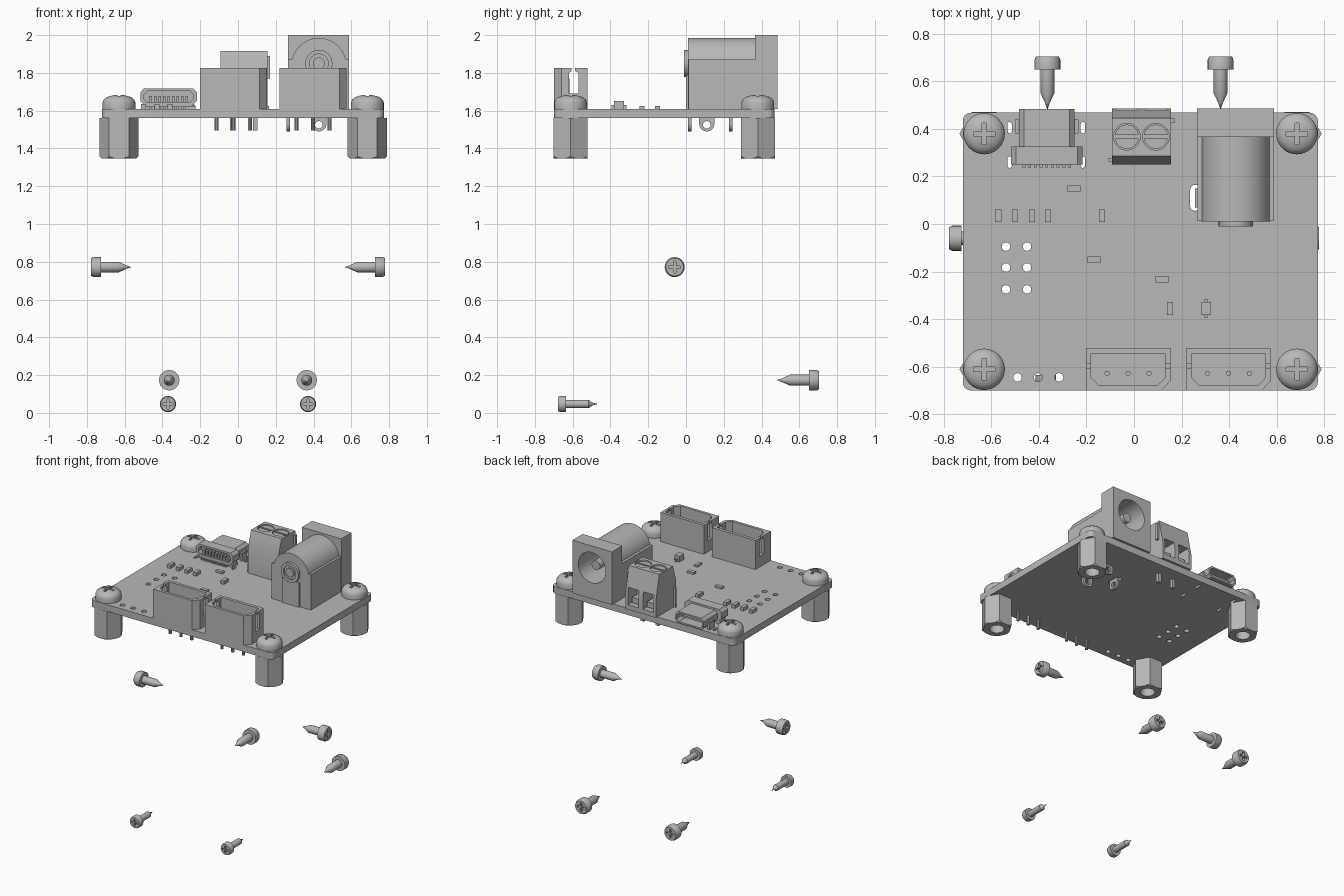
import bpy, bmesh
from math import pi, cos, sin, radians
from mathutils import Matrix, Vector

if "Cube" in bpy.data.objects:
    bpy.data.objects.remove(bpy.data.objects["Cube"])

grey = bpy.data.materials.new("plain grey")
grey.use_nodes = True
grey.diffuse_color = (0.48, 0.48, 0.48, 1)
grey.node_tree.nodes["Principled BSDF"].inputs["Base Color"].default_value = (0.48, 0.48, 0.48, 1)
parts = []


def finish(name, bm):
    bmesh.ops.recalc_face_normals(bm, faces=bm.faces)
    mesh = bpy.data.meshes.new(name)
    bm.to_mesh(mesh)
    bm.free()
    mesh.materials.append(grey)
    ob = bpy.data.objects.new(name, mesh)
    bpy.context.collection.objects.link(ob)
    parts.append(ob)
    return ob


def prism(name, pts, a, b, axis="z"):
    """Extrude a 2D outline from a to b along an axis."""
    place = {"z": lambda u, v, w: (u, v, w), "y": lambda u, v, w: (u, w, v),
             "x": lambda u, v, w: (w, u, v)}[axis]
    bm = bmesh.new()
    low = [bm.verts.new(place(u, v, a)) for u, v in pts]
    high = [bm.verts.new(place(u, v, b)) for u, v in pts]
    bm.faces.new(low)
    bm.faces.new(high)
    for i in range(len(pts)):
        j = (i + 1) % len(pts)
        bm.faces.new((low[i], low[j], high[j], high[i]))
    return finish(name, bm)


def box(name, x0, x1, y0, y1, z0, z1):
    return prism(name, [(x0, y0), (x1, y0), (x1, y1), (x0, y1)], z0, z1)


def arc(cx, cy, r, start=0, end=360, n=24):
    steps = n if end - start == 360 else n + 1
    return [(cx + r * cos(radians(start + (end - start) * i / n)),
             cy + r * sin(radians(start + (end - start) * i / n))) for i in range(steps)]


def lathe(name, profile, n=32):
    bm = bmesh.new()
    vs = [bm.verts.new((r, 0, z)) for r, z in profile]
    es = [bm.edges.new(pair) for pair in zip(vs, vs[1:])]
    bmesh.ops.spin(bm, geom=vs + es, cent=(0, 0, 0), axis=(0, 0, 1), angle=2 * pi, steps=n)
    bmesh.ops.remove_doubles(bm, verts=bm.verts, dist=1e-5)
    return finish(name, bm)


def cut(target, *cutters, op="DIFFERENCE"):
    for c in cutters:
        mod = target.modifiers.new("cut", "BOOLEAN")
        mod.operation, mod.solver, mod.object = op, "EXACT", c
    deps = bpy.context.evaluated_depsgraph_get()
    mesh = bpy.data.meshes.new_from_object(target.evaluated_get(deps))
    target.modifiers.clear()
    target.data = mesh
    for c in cutters:
        parts.remove(c)
        bpy.data.objects.remove(c)
    return target


def place(source, name, loc, direction=(0, 0, 1)):
    ob = bpy.data.objects.new(name, source.data)
    bpy.context.collection.objects.link(ob)
    turn = Vector((0, 0, 1)).rotation_difference(Vector(direction)).to_matrix().to_4x4()
    ob.matrix_world = Matrix.Translation(loc) @ turn
    parts.append(ob)


def drop(ob):
    parts.remove(ob)
    bpy.data.objects.remove(ob)


def cross(size, half, z0, z1):
    s, h = size, half
    return prism("cross_cutter", [(s, -h), (s, h), (h, h), (h, s), (-h, s), (-h, h), (-s, h),
                                  (-s, -h), (-h, -h), (-h, -s), (h, -s), (h, -h)], z0, z1)


Z0, Z1 = 1.56, 1.61   # board underside and top

# Circuit board with holes and slots
L, R, F, B, q = -0.72, 0.773, -0.70, 0.468, 0.035
board = prism("circuit_board", arc(R - q, B - q, q, 0, 90, 6) + arc(L + q, B - q, q, 90, 180, 6)
              + arc(L + q, F + q, q, 180, 270, 6) + arc(R - q, F + q, q, 270, 360, 6), Z0, Z1)
holes = [(x, y) for x in (-0.538, -0.45) for y in (-0.095, -0.183, -0.275)]
holes += [(x, -0.645) for x in (-0.49, -0.403, -0.315)]
cutters = [prism("hole_cutter", arc(x, y, 0.018, n=16), 1.5, 1.7) for x, y in holes]
for x, y in ((-0.523, 0.405), (-0.215, 0.405), (-0.523, 0.26), (-0.215, 0.26)):
    cutters.append(prism("slot_cutter", arc(x, y + 0.015, 0.009, 0, 180, 8)
                         + arc(x, y - 0.015, 0.009, 180, 360, 8), 1.5, 1.7))
cutters.append(prism("slot_cutter", arc(0.258, 0.143, 0.022, 0, 180, 8)
                     + arc(0.258, 0.077, 0.022, 180, 360, 8), 1.5, 1.7))
cut(board, *cutters)

# Corner screw heads and hexagonal standoffs
head = lathe("corner_screw", [(0, 0), (0.087, 0), (0.087, 0.032), (0.081, 0.048),
                              (0.064, 0.062), (0.035, 0.071), (0, 0.074)])
cut(head, cross(0.045, 0.009, 0.035, 0.1))
standoff = prism("standoff", arc(0, 0, 0.104, n=6), 0, 0.213)
cut(standoff, lathe("chamfer", [(0, 0), (0.092, 0), (0.105, 0.012), (0.105, 0.22), (0, 0.22)]),
    op="INTERSECT")
cut(standoff, prism("bore_cutter", arc(0, 0, 0.05), -0.1, 0.15))
for x, sx in ((-0.63, "right"), (0.685, "left")):
    for y, sy in ((-0.611, "front"), (0.38, "back")):
        place(head, f"corner_screw_{sy}_{sx}", (x, y, Z1))
        place(standoff, f"standoff_{sy}_{sx}", (x, y, 1.347))
drop(head)
drop(standoff)


# Loose screws
def screw(rh, h, rs, straight, length):
    ob = lathe("loose_screw", [(0, -length), (rs * 0.35, 0.03 - length), (rs, -straight), (rs, 0),
                               (rh, 0), (rh, h * 0.75), (rh * 0.88, h), (0, h)], 24)
    return cut(ob, cross(rh * 0.6, rh * 0.13, h * 0.5, h * 2))


big, side, small = (screw(0.054, 0.055, 0.029, 0.1, 0.17), screw(0.053, 0.053, 0.028, 0.095, 0.162),
                    screw(0.043, 0.042, 0.022, 0.12, 0.169))
for s, label in ((-1, "right"), (1, "left")):
    place(big, f"loose_back_screw_{label}", (s * 0.364, 0.65, 0.173), (0, 1, 0))
    place(small, f"loose_front_screw_{label}", (s * 0.371, -0.635, 0.047), (0, -1, 0))
    place(side, f"loose_side_screw_{label}", (s * 0.725, -0.06, 0.772), (s, 0, 0))
for ob in (big, side, small):
    drop(ob)

# Three-pin wire connectors
for cx, label in ((-0.025, "right"), (0.397, "left")):
    x0, x1 = cx - 0.177, cx + 0.178
    house = prism(f"pin_connector_{label}", [(x0, F), (x1 - 0.038, F), (x1, F + 0.04),
                                             (x1, -0.522), (x0, -0.522)], Z1, 1.825)
    cut(house, prism("cavity_cutter", [(x0 + 0.055, -0.68), (x1 - 0.055, -0.68), (x1 - 0.022, -0.645),
                                       (x1 - 0.022, -0.545), (x0 + 0.022, -0.545),
                                       (x0 + 0.022, -0.645)], 1.66, 2),
        prism("notch_cutter", [(-0.62, 1.69), (-0.568, 1.69), (-0.568, 1.8), (-0.588, 1.81),
                               (-0.588, 1.9), (-0.605, 1.9), (-0.605, 1.81), (-0.62, 1.8)],
              x0 - 0.1, x1 + 0.1, "x"))
    for i in (-1, 0, 1):
        x = cx + i * 0.088
        prism("connector_pin", arc(x, -0.628, 0.011, n=10), 1.495, 1.77)

# Power jack with barrel, flange and socket
jx, jz = 0.428, 1.84
flange = box("jack_flange", 0.265, 0.588, 0.365, 0.485, Z1, 2.0)
barrel = prism("jack_barrel", arc(jx, jz, 0.145, 0, 180, 32) + [(jx - 0.145, Z1), (jx + 0.145, Z1)],
               0.01, 0.365, "y")
base = box("jack_base", 0.266, 0.587, 0.012, 0.365, Z1, 1.87)
for ob, depth in ((flange, 0.3), (barrel, 0.12), (base, 0.12)):
    cut(ob, prism("socket_cutter", arc(jx, jz, 0.112, n=32), depth, 0.6, "y"))
prism("jack_centre_pin", arc(jx, jz, 0.034), 0.1, 0.44, "y")
ring = prism("jack_front_ring", arc(jx, 1.85, 0.072, n=32), -0.01, 0.02, "y")
cut(ring, prism("ring_cutter", arc(jx, 1.85, 0.05), -0.1, 0.0, "y"))
prism("jack_front_rivet", arc(jx, 1.85, 0.032), -0.01, 0.01, "y")
box("jack_front_plate", jx - 0.07, jx + 0.07, 0.0, 0.02, Z1, 1.79)


# Solder tabs with an eye, below the jack
def tab(axis, u, w):
    ob = prism("jack_tab", arc(u, 1.53, 0.04, 180, 360, 12) + [(u + 0.04, Z1 + 0.03), (u - 0.04, Z1 + 0.03)],
               w - 0.009, w + 0.009, axis)
    cut(ob, prism("eye_cutter", arc(u, 1.525, 0.02, n=16), w - 0.1, w + 0.1, axis))


tab("x", 0.11, 0.265)
tab("y", jx, 0.02)
tab("y", jx, 0.237)

# Two-way screw terminal
tx0, tx1 = -0.093, 0.155
block = prism("terminal_block", [(0.25, Z1), (0.485, Z1), (0.485, 1.73), (0.445, 1.915),
                                 (0.285, 1.915), (0.25, 1.8)], tx0, tx1, "x")
wells = []
for x in (-0.03, 0.092):
    wells.append(prism("screw_well", arc(x, 0.367, 0.056), 1.895, 2))
    wells.append(box("wire_opening", x - 0.043, x + 0.043, 0.38, 0.6, 1.645, 1.77))
cut(block, *wells)
for x in (-0.03, 0.092):
    ob = prism("terminal_screw", arc(x, 0.367, 0.051), 1.88, 1.908)
    cut(ob, box("slot_cutter", x - 0.06, x + 0.06, 0.36, 0.374, 1.895, 2))
    box("wire_clamp", x - 0.033, x + 0.033, 0.37, 0.45, 1.65, 1.69)
    box("terminal_pin", x - 0.012, x + 0.012, 0.355, 0.379, 1.495, Z1 + 0.01)
box("terminal_rib", tx1, 0.17, 0.425, 0.445, 1.77, 1.89)
box("terminal_key", -0.107, tx0, 0.262, 0.278, Z1, 1.76)

# Flat video socket: open shell at the back, collar with contacts at the front
vx = -0.367


def shell(half, z0, z1, slope):
    return [(vx - half + slope, z0), (vx + half - slope, z0), (vx + half, z0 + slope), (vx + half, z1 - 0.02),
            (vx + half - 0.02, z1), (vx - half + 0.02, z1), (vx - half, z1 - 0.02), (vx - half, z0 + slope)]


sleeve = prism("video_socket_shell", shell(0.116, 1.62, 1.705, 0.02), 0.32, 0.483, "y")
cut(sleeve, prism("shell_cutter", shell(0.105, 1.631, 1.694, 0.018), 0.34, 0.6, "y"))
box("video_socket_tongue", vx - 0.08, vx + 0.08, 0.33, 0.45, 1.655, 1.668)
collar = prism("video_socket_collar", shell(0.15, 1.622, 1.718, 0.03), 0.25, 0.325, "y")
cut(collar, prism("collar_cutter", shell(0.132, 1.645, 1.704, 0.018), 0.1, 0.29, "y"))
box("video_socket_foot", vx - 0.14, vx + 0.14, 0.262, 0.32, Z1, 1.63)
for i in range(9):
    x = vx + (i - 4) * 0.024
    box("video_contact", x - 0.006, x + 0.006, 0.238, 0.29, Z1, 1.622)
    box("video_tooth", x - 0.007, x + 0.007, 0.258, 0.295, 1.64, 1.678)
for s in (-1, 1):
    box("video_socket_leg", vx + s * 0.125 - 0.008, vx + s * 0.125 + 0.008, 0.38, 0.44, Z1, 1.66)
    box("video_socket_wing", vx + s * 0.117 - 0.012, vx + s * 0.117 + 0.012, 0.38, 0.44, 1.65, 1.665)

# Small surface parts
for x in (-0.571, -0.5, -0.429, -0.361, -0.134):
    box("chip_part", x - 0.013, x + 0.013, 0.008, 0.062, Z1, 1.635)
for x, y, w, d in ((-0.252, 0.149, 0.027, 0.013), (-0.168, -0.15, 0.027, 0.013),
                   (0.118, -0.233, 0.027, 0.014), (0.151, -0.355, 0.013, 0.027)):
    box("flat_chip_part", x - w, x + w, y - d, y + d, Z1, 1.624)
box("diode_body", 0.283, 0.323, -0.382, -0.328, Z1, 1.652)
box("diode_leads", 0.297, 0.309, -0.395, -0.315, Z1, 1.63)

# Smooth round surfaces, keep edges sharp
bpy.ops.object.select_all(action="DESELECT")
for ob in parts:
    ob.select_set(True)
bpy.context.view_layer.objects.active = parts[0]
bpy.ops.object.shade_smooth_by_angle(angle=radians(32))
